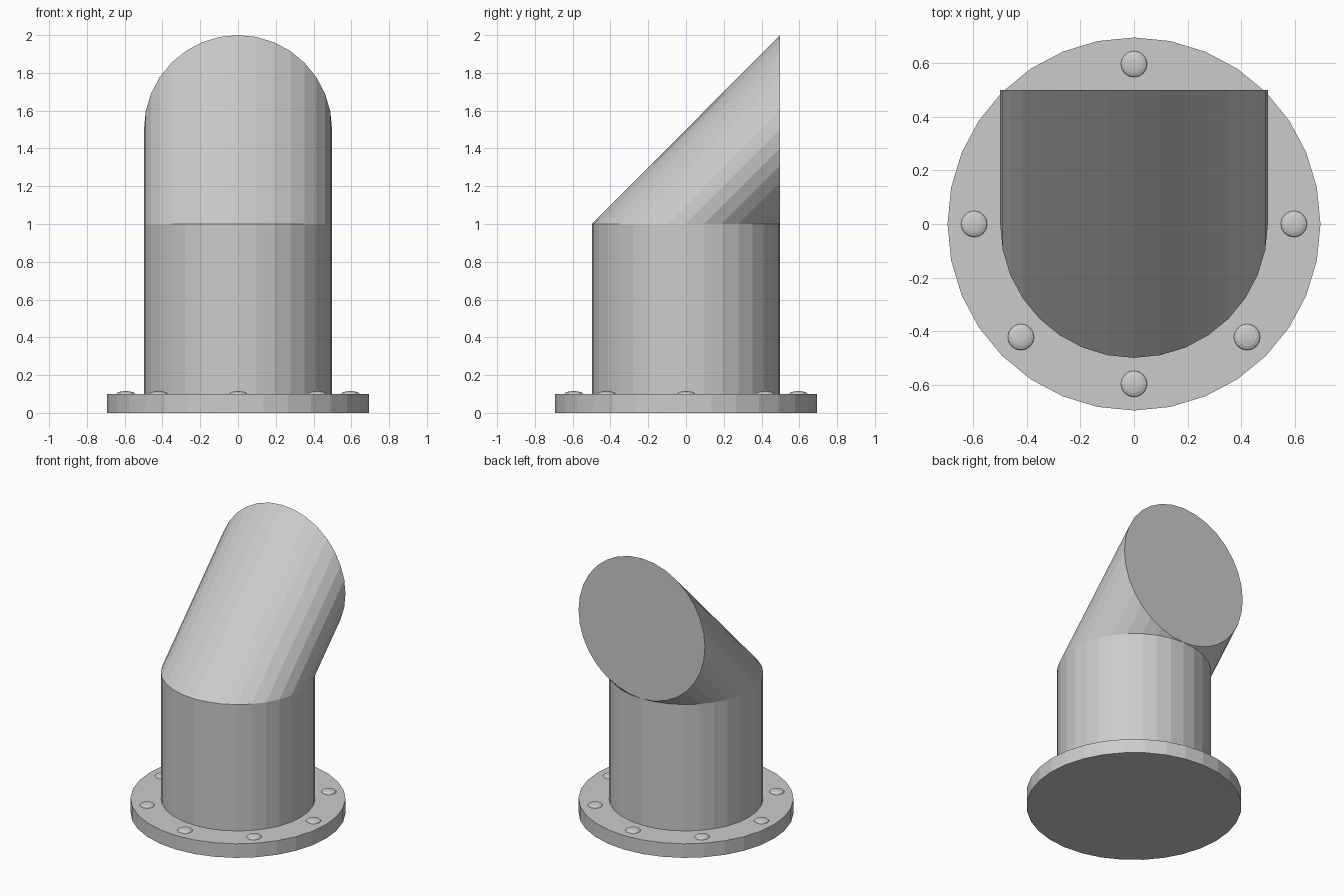
import bpy, bmesh
from math import sin, cos, pi

if "Cube" in bpy.data.objects:
    bpy.data.objects.remove(bpy.data.objects["Cube"])

SIDES = 32
R = 0.498          # pipe radius
BEND_Z = 1.0       # height where the pipe turns


def finish(bm, name):
    bmesh.ops.recalc_face_normals(bm, faces=bm.faces)
    mesh = bpy.data.meshes.new(name)
    bm.to_mesh(mesh)
    bm.free()
    obj = bpy.data.objects.new(name, mesh)
    bpy.context.collection.objects.link(obj)
    return obj


def loft(name, rings):
    """Skin a stack of rings and cap both ends."""
    bm = bmesh.new()
    loops = [[bm.verts.new(p) for p in ring] for ring in rings]
    for a, b in zip(loops, loops[1:]):
        for i in range(SIDES):
            j = (i + 1) % SIDES
            bm.faces.new((a[i], a[j], b[j], b[i]))
    bm.faces.new(loops[0][::-1])
    bm.faces.new(loops[-1])
    bmesh.ops.remove_doubles(bm, verts=bm.verts, dist=1e-4)
    return finish(bm, name)


def ring(r, z):
    return [(r * cos(2 * pi * i / SIDES), r * sin(2 * pi * i / SIDES), z)
            for i in range(SIDES)]


# Base flange
loft("base_flange", [ring(0.694, 0), ring(0.694, 0.1)])

# Upright pipe, then swept at 45 degrees to a vertical end face at the back
mouth = [(x, R, BEND_Z + (R - y) * 0.5 / R) for x, y, z in ring(R, BEND_Z)]
loft("vent_pipe", [ring(R, 0.05), ring(R, BEND_Z), mouth])

# Ring of low domed bolts
for k in range(8):
    a = k * pi / 4
    bm = bmesh.new()
    bmesh.ops.create_uvsphere(bm, u_segments=16, v_segments=8, radius=0.049)
    bmesh.ops.scale(bm, vec=(1, 1, 0.31), verts=bm.verts)
    bolt = finish(bm, f"flange_bolt_{k + 1}")
    bolt.location = (0.595 * cos(a), 0.595 * sin(a), 0.1)
